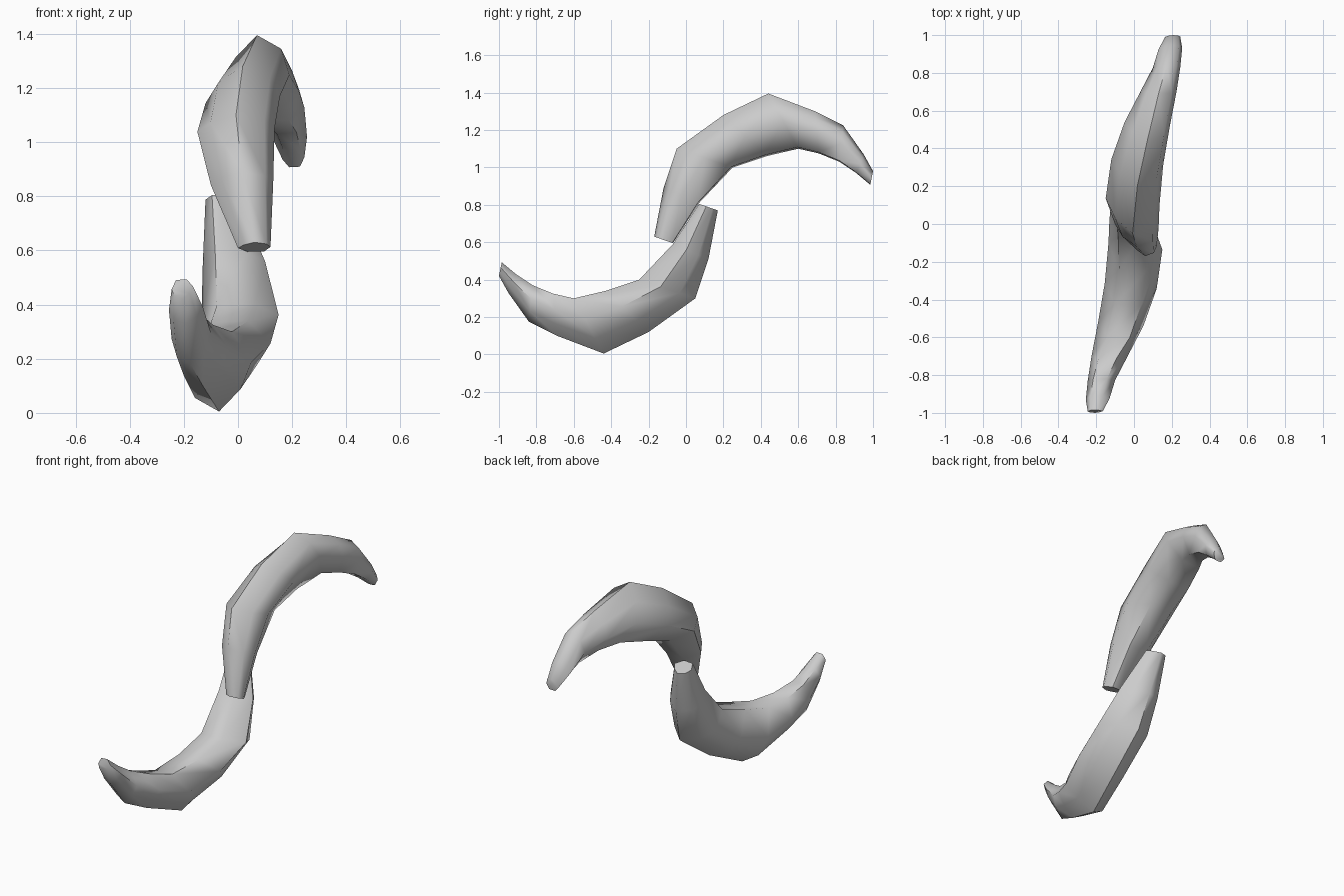
import bpy, bmesh, math

if "Cube" in bpy.data.objects:
    bpy.data.objects.remove(bpy.data.objects["Cube"])

# stations along the horn: outer (y, z), inner (y, z), left x, right x
STATIONS = [
    (-0.17, 0.63, -0.07, 0.595, 0.00, 0.12),
    (-0.12, 0.89, 0.07, 0.81, -0.10, 0.13),
    (-0.05, 1.10, 0.25, 1.00, -0.15, 0.135),
    (0.20, 1.28, 0.43, 1.06, -0.12, 0.155),
    (0.44, 1.395, 0.60, 1.10, -0.05, 0.19),
    (0.69, 1.30, 0.71, 1.075, 0.035, 0.225),
    (0.84, 1.225, 0.82, 1.03, 0.10, 0.245),
    (0.95, 1.07, 0.91, 0.97, 0.13, 0.255),
    (1.00, 0.98, 0.985, 0.907, 0.165, 0.245),
]
# cross-section: (across, outer-to-inner)
SECTION = [(0.5, 0), (0.17, 0.28), (0, 0.62), (0.3, 1),
           (0.8, 0.97), (1, 0.5), (0.87, 0.17)]


def horn(name, inverted):
    bm = bmesh.new()
    rings = []
    for oy, oz, iy, iz, left, right in STATIONS:
        ring = []
        for u, f in SECTION:
            x = left + (right - left) * u
            y = oy + (iy - oy) * f
            z = oz + (iz - oz) * f
            ring.append(bm.verts.new((-x, -y, 1.4 - z) if inverted else (x, y, z)))
        rings.append(ring)
    n = len(SECTION)
    for a, b in zip(rings, rings[1:]):
        for i in range(n):
            j = (i + 1) % n
            bm.faces.new((a[i], a[j], b[j], b[i]))
    bm.faces.new(rings[0])
    bm.faces.new(rings[-1])
    bmesh.ops.recalc_face_normals(bm, faces=bm.faces)
    mesh = bpy.data.meshes.new(name)
    bm.to_mesh(mesh)
    bm.free()
    obj = bpy.data.objects.new(name, mesh)
    bpy.context.collection.objects.link(obj)
    bpy.ops.object.select_all(action='DESELECT')
    obj.select_set(True)
    bpy.context.view_layer.objects.active = obj
    bpy.ops.object.shade_smooth_by_angle(angle=math.radians(60))


# upper horn and its point-mirrored lower twin
horn("upper_horn", False)
horn("lower_horn", True)
